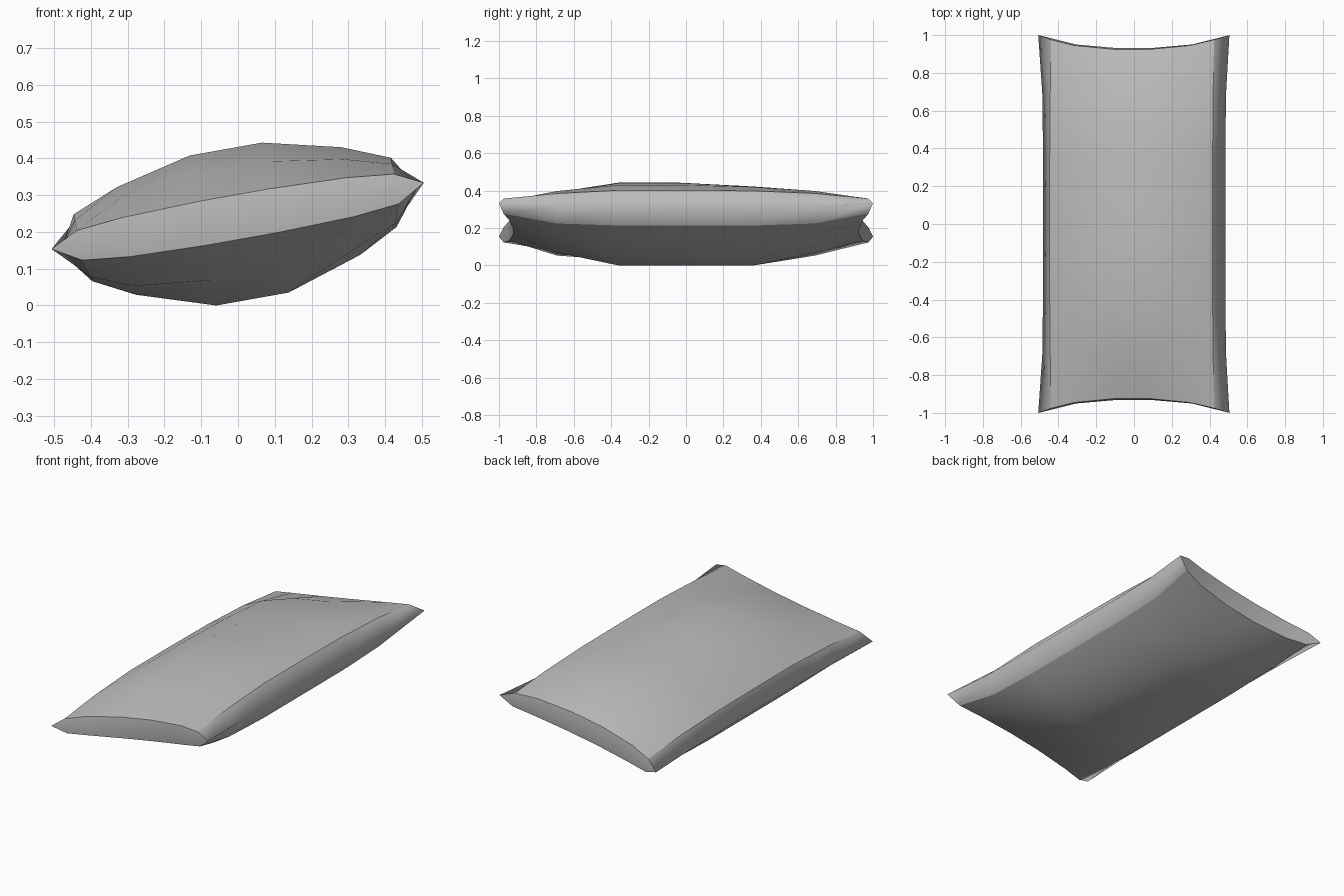
import bpy, bmesh, math
from mathutils import Matrix

if "Cube" in bpy.data.objects:
    bpy.data.objects.remove(bpy.data.objects["Cube"])

# Half cross-section columns: outer, middle, inner
COLS = [0.438, 0.31, 0.10]
END_Y = [0.975, 0.945, 0.925]        # bowed end edge
SEAM_END_Y = [0.965, 0.95, 0.932]

# Rows: y (None = bowed end), heights for the outer, middle, inner columns
TOP = [(None, (0.06, 0.073, 0.08)), (-0.69, (0.088, 0.124, 0.155)),
       (-0.36, (0.105, 0.157, 0.207)), (-0.04, (0.105, 0.157, 0.207)),
       (0.36, (0.102, 0.146, 0.186)), (0.69, (0.088, 0.124, 0.155)),
       (None, (0.06, 0.073, 0.08))]
BOTTOM = [(None, (-0.022, -0.035, -0.041)), (-0.69, (-0.072, -0.116, -0.137)),
          (-0.36, (-0.083, -0.14, -0.207)), (-0.04, (-0.083, -0.14, -0.207)),
          (0.36, (-0.083, -0.14, -0.207)), (0.69, (-0.072, -0.116, -0.137)),
          (None, (-0.022, -0.035, -0.041))]

bm = bmesh.new()


def mirrored(values):
    return list(values) + list(values)[::-1]


def sheet(rows, outer, flip):
    """Puffed panel; returns its rim loop, counter-clockwise from front left."""
    us = [-outer, -COLS[1], -COLS[2], COLS[2], COLS[1], outer]
    grid = []
    for i, (y, heights) in enumerate(rows):
        side = -1 if i == 0 else 1
        ys = [side * v for v in mirrored(END_Y)] if y is None else [y] * 6
        grid.append([bm.verts.new(p) for p in zip(us, ys, mirrored(heights))])
    for a, b in zip(grid, grid[1:]):
        for j in range(5):
            quad = [a[j], a[j + 1], b[j + 1], b[j]]
            bm.faces.new(quad[::-1] if flip else quad)
    return (grid[0] + [r[-1] for r in grid[1:-1]] + grid[-1][::-1]
            + [r[0] for r in grid[-2:0:-1]])


# Top and bottom panels
top_rim = sheet(TOP, COLS[0], False)
bottom_rim = sheet(BOTTOM, 0.42, True)
for v in bottom_rim:
    if abs(v.co.y) > 0.9 and abs(v.co.x) > 0.4:
        v.co.x = math.copysign(0.437, v.co.x)

# Seam loop halfway down the border, drawn out to pointed corners
seam, corners = [], []
for i, (t, b) in enumerate(zip(top_rim, bottom_rim)):
    x, y = t.co.x, t.co.y
    if abs(x) > 0.4 and abs(y) > 0.9:
        p = (math.copysign(0.514, x), math.copysign(1.0, y), 0.0225)
        corners.append(i)
    elif abs(y) > 0.9:
        k = min(range(3), key=lambda c: abs(COLS[c] - abs(x)))
        p = (x, math.copysign(SEAM_END_Y[k], y), (t.co.z + b.co.z) / 2)
    else:
        p = (math.copysign(0.494 if abs(y) > 0.5 else 0.49, x), y, 0.012)
    seam.append(bm.verts.new(p))

# Border strips between the panels and the seam
n = len(seam)
for upper, lower in ((top_rim, seam), (seam, bottom_rim)):
    for i in range(n):
        j = (i + 1) % n
        bm.faces.new((lower[i], lower[j], upper[j], upper[i]))

# Smooth shading with crisp panel edges and corners
bmesh.ops.recalc_face_normals(bm, faces=bm.faces)
for f in bm.faces:
    f.smooth = True
for rim in (top_rim, bottom_rim):
    for i in range(n):
        bm.edges.get((rim[i], rim[(i + 1) % n])).smooth = False
    for i in corners:
        bm.edges.get((rim[i], seam[i])).smooth = False

# Tilt the cushion and stand it on the ground
bm.transform(Matrix.Rotation(math.radians(-10.1), 4, 'Y'))
low = min(v.co.z for v in bm.verts)
bm.transform(Matrix.Translation((0.003, 0, -low)))

mesh = bpy.data.meshes.new("cushion")
bm.to_mesh(mesh)
bm.free()
cushion = bpy.data.objects.new("cushion", mesh)
bpy.context.collection.objects.link(cushion)

# Darker grey fabric
fabric = bpy.data.materials.new("grey_fabric")
fabric.diffuse_color = (0.5, 0.5, 0.5, 1)
fabric.use_nodes = True
fabric.node_tree.nodes["Principled BSDF"].inputs["Base Color"].default_value = fabric.diffuse_color
mesh.materials.append(fabric)
